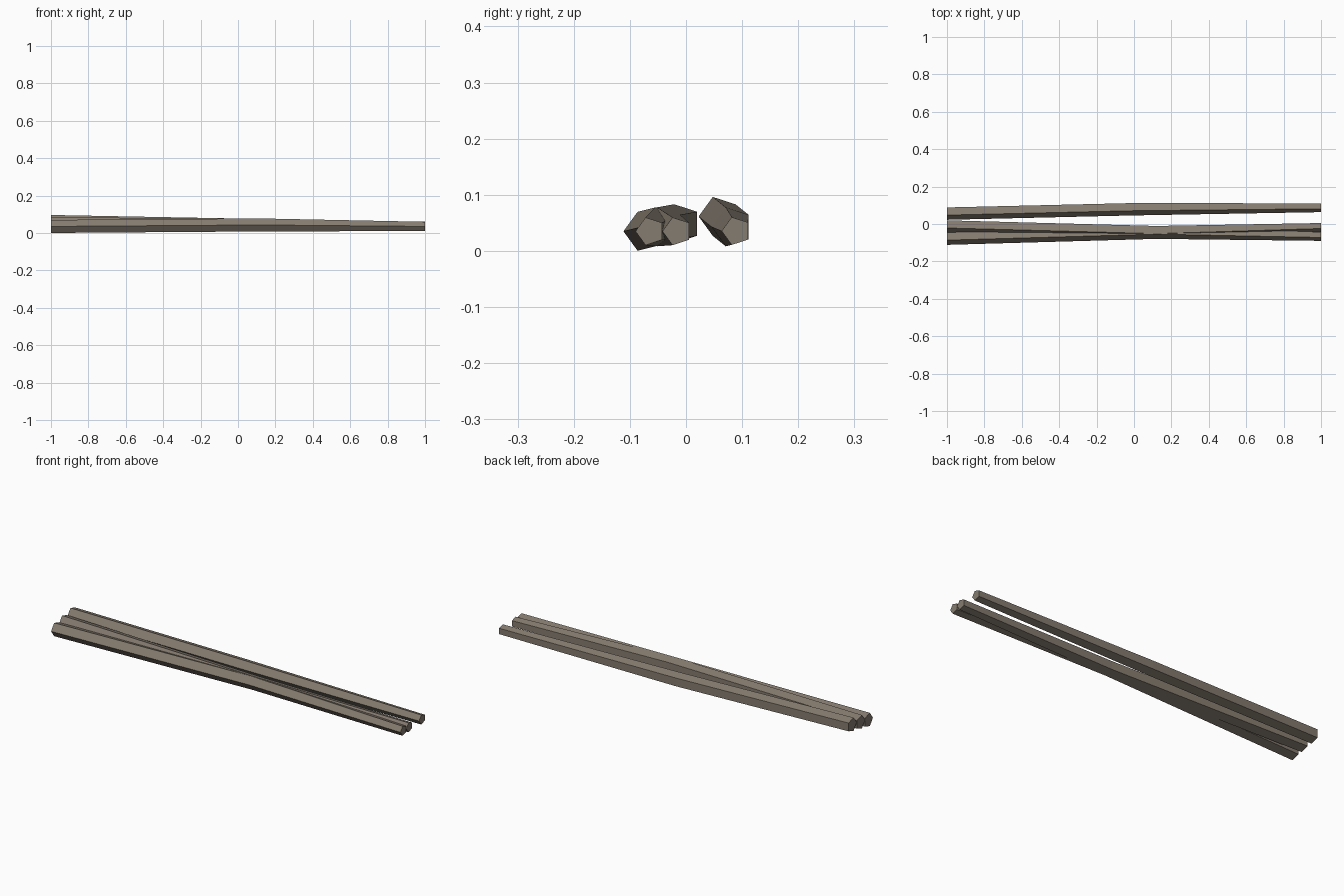
import bpy, bmesh, math

cube = bpy.data.objects.get("Cube")
if cube:
    bpy.data.objects.remove(cube, do_unlink=True)

# Weathered wood colour
wood = bpy.data.materials.new("weathered_wood")
wood.use_nodes = True
colour = (0.235, 0.2, 0.16, 1)
wood.diffuse_color = colour
wood.node_tree.nodes["Principled BSDF"].inputs["Base Color"].default_value = colour

SIDES = 5
TURN = math.radians(36)


def make_pole(name, stations):
    """Sweep a pentagon through (x, y, z, radius) stations and cap the ends."""
    bm = bmesh.new()
    rings = []
    for x, y, z, r in stations:
        angles = [TURN + i * math.tau / SIDES for i in range(SIDES)]
        rings.append([bm.verts.new((x, y + r * math.cos(a), z + r * math.sin(a)))
                      for a in angles])
    for a, b in zip(rings, rings[1:]):
        for i in range(SIDES):
            j = (i + 1) % SIDES
            bm.faces.new((a[i], a[j], b[j], b[i]))
    bm.faces.new(rings[0])
    bm.faces.new(rings[-1])
    bmesh.ops.recalc_face_normals(bm, faces=bm.faces)
    mesh = bpy.data.meshes.new(name)
    bm.to_mesh(mesh)
    bm.free()
    mesh.materials.append(wood)
    obj = bpy.data.objects.new(name, mesh)
    bpy.context.collection.objects.link(obj)


# Three slightly bent poles, thick at the right end and thin at the left
THICK, THIN = 0.0365, 0.026
make_pole("front_pole", [(-1, -0.075, 0.035, THICK),
                         (0.12, -0.043, 0.043, THICK),
                         (1, -0.064, 0.035, THIN)])
make_pole("middle_pole", [(-1, -0.01, 0.0485, THICK),
                          (0.12, -0.04, 0.043, THICK),
                          (1, -0.016, 0.035, THIN)])
make_pole("back_pole", [(-1, 0.059, 0.0615, THICK),
                        (-0.02, 0.082, 0.043, THICK),
                        (1, 0.0895, 0.0355, THIN)])
